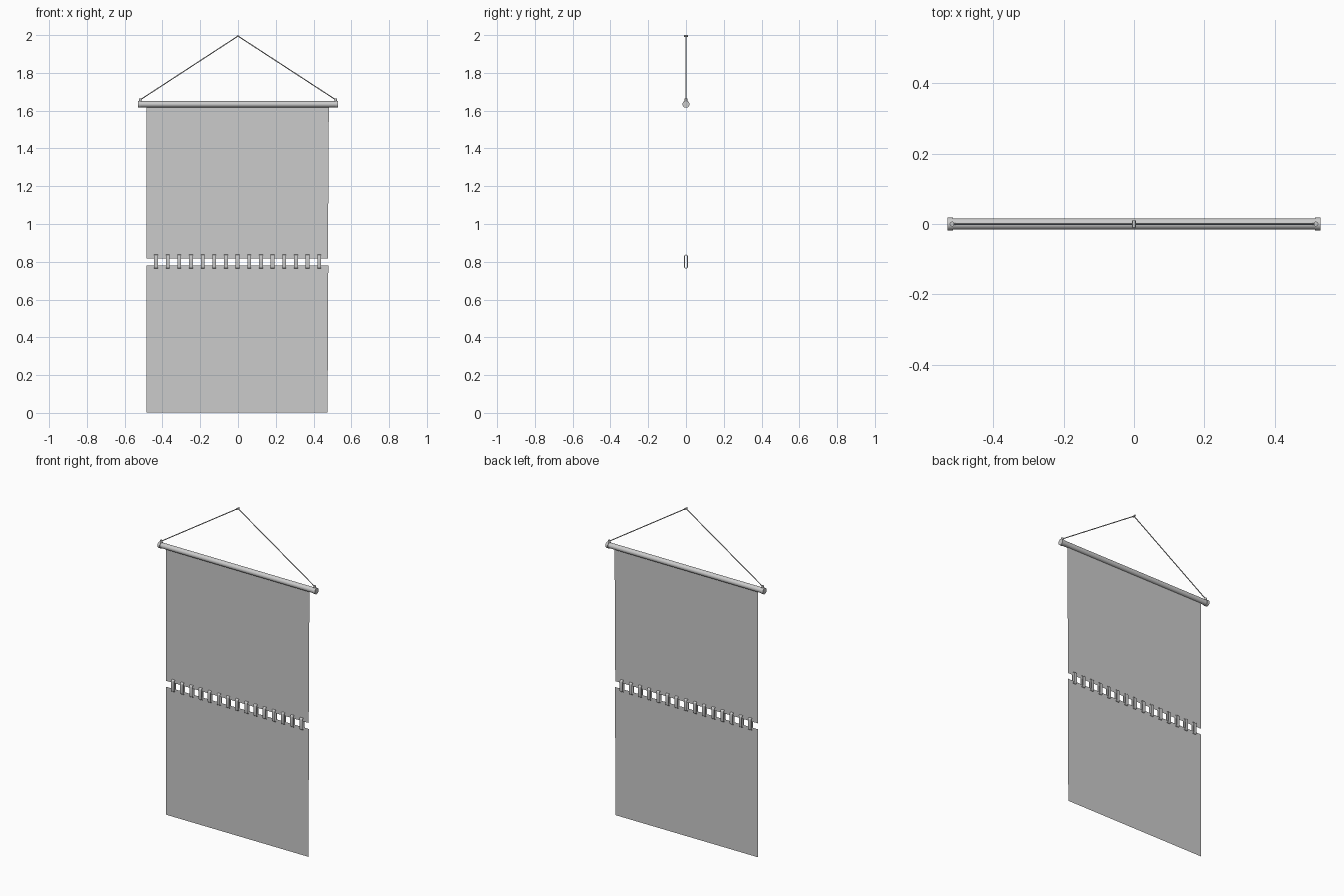
import bpy, bmesh, math
from mathutils import Vector

if "Cube" in bpy.data.objects:
    bpy.data.objects.remove(bpy.data.objects["Cube"])


def finish(name, bm, smooth=True):
    bmesh.ops.recalc_face_normals(bm, faces=bm.faces)
    me = bpy.data.meshes.new(name)
    bm.to_mesh(me)
    bm.free()
    ob = bpy.data.objects.new(name, me)
    bpy.context.collection.objects.link(ob)
    if smooth:
        bpy.ops.object.select_all(action='DESELECT')
        ob.select_set(True)
        bpy.context.view_layer.objects.active = ob
        bpy.ops.object.shade_smooth_by_angle(angle=math.radians(35))
    return ob


def rod(name, a, b, r, sides=24):
    a, b = Vector(a), Vector(b)
    d = b - a
    bm = bmesh.new()
    bmesh.ops.create_cone(bm, cap_ends=True, segments=sides, radius1=r, radius2=r, depth=d.length)
    m = d.to_track_quat('Z', 'Y').to_matrix().to_4x4()
    m.translation = (a + b) / 2
    bmesh.ops.transform(bm, matrix=m, verts=bm.verts)
    return finish(name, bm)


def sheet(name, corners):
    bm = bmesh.new()
    bm.faces.new([bm.verts.new((x, 0, z)) for x, z in corners])
    return finish(name, bm, False)


def stadium(r, half, n=8):
    # rounded slot outline in y, z
    pts = []
    for side in (0, 1):
        for i in range(n + 1):
            t = math.pi * (side + i / n)
            pts.append((r * math.cos(t), r * math.sin(t) + (half if side == 0 else -half)))
    return pts


def link(name, x, z, width=0.02):
    outer, inner = stadium(0.010, 0.0265), stadium(0.0065, 0.0265)
    bm = bmesh.new()
    loops = [[bm.verts.new((x + s * width / 2, p[0], z + p[1])) for p in prof]
             for prof, s in ((outer, -1), (outer, 1), (inner, 1), (inner, -1))]
    n = len(outer)
    for k in range(4):
        A, B = loops[k], loops[(k + 1) % 4]
        for i in range(n):
            j = (i + 1) % n
            bm.faces.new((A[i], A[j], B[j], B[i]))
    return finish(name, bm)


# Cloth panels
sheet("upper_panel", [(-0.484, 0.817), (0.476, 0.817), (0.481, 1.63), (-0.484, 1.63)])
sheet("lower_panel", [(-0.484, 0.002), (0.474, 0.002), (0.478, 0.781), (-0.484, 0.781)])

# Connecting links
for i in range(15):
    link(f"link_{i + 1}", -0.434 + i * 0.0617, 0.801)

# Hanging rod, end caps, cord knots and cords
ZR = 1.634
rod("hanging_rod", (-0.52, 0, ZR), (0.52, 0, ZR), 0.016)
for s, side in ((-1, "left"), (1, "right")):
    rod(f"{side}_end_cap", (s * 0.515, 0, ZR), (s * 0.53, 0, ZR), 0.0185)
    rod(f"{side}_cord_peg", (s * 0.517, 0, ZR), (s * 0.517, 0, 1.664), 0.007, 12)
    rod(f"{side}_cord", (s * 0.517, 0, 1.658), (0, 0, 1.995), 0.0028, 8)

# Wall nail
rod("nail", (0, -0.01, 1.995), (0, 0.01, 1.995), 0.005, 12)
